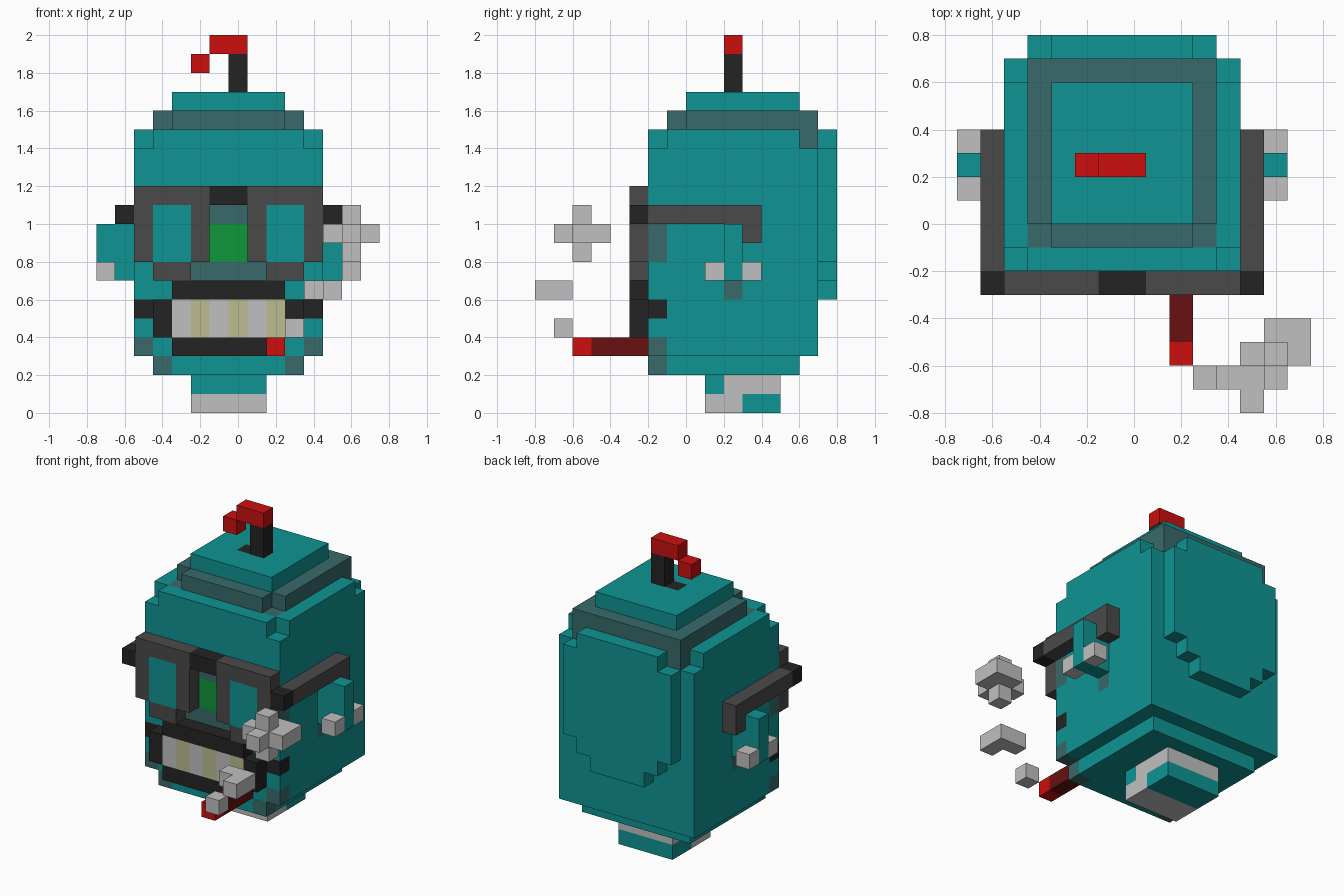
import bpy
import bmesh
from itertools import product
from mathutils import Vector

cube = bpy.data.objects.get("Cube")
if cube:
    bpy.data.objects.remove(cube, do_unlink=True)

UNIT = 0.1                            # edge of one block
ORIGIN = Vector((-0.05, 0, 0))        # the head's middle plane
PALETTE = {
    "teal": "0f9494", "slate": "386a6a", "frame_grey": "4a4a4a",
    "black": "242424", "ash": "c0c0c0", "tooth_yellow": "bcbc90",
    "green": "0f963a", "red": "cc0f0f", "dark_red": "681010",
}


def linear(channel):
    return channel / 12.92 if channel <= 0.04045 else ((channel + 0.055) / 1.055) ** 2.4


def make_material(name, code):
    rgb = [linear(byte / 255) for byte in bytes.fromhex(code)]
    mat = bpy.data.materials.new(name)
    mat.use_nodes = True
    mat.diffuse_color = (*rgb, 1)
    shader = next(n for n in mat.node_tree.nodes if n.type == "BSDF_PRINCIPLED")
    shader.inputs["Base Color"].default_value = (*rgb, 1)
    shader.inputs["Roughness"].default_value = 0.9
    return mat


materials = {name: make_material(name, code) for name, code in PALETTE.items()}
blocks = {}                           # cell -> (part, colour)


def cells(x, y, z, mirror=False):
    """Cells of a box given by edge pairs, optionally on both sides."""
    found = set(product(range(*x), range(*y), range(*z)))
    if mirror:
        found |= {(-1 - i, j, k) for i, j, k in found}
    return found


def fill(part, colour, x, y, z, mirror=False):
    for cell in cells(x, y, z, mirror):
        blocks[cell] = (part, colour)


def paint(colour, x, y, z, mirror=False):
    for cell in cells(x, y, z, mirror):
        if cell in blocks:
            blocks[cell] = (blocks[cell][0], colour)


def carve(x, y, z, mirror=False):
    for cell in cells(x, y, z, mirror):
        blocks.pop(cell, None)


# Neck, with its two-tone wrap
fill("neck", "ash", (-2, 2), (1, 5), (0, 2))
paint("teal", (-2, 2), (1, 2), (1, 2))
paint("teal", (-2, 2), (3, 5), (0, 1))

# Head and its stepped crown
fill("head", "teal", (-4, 4), (-2, 6), (2, 3))
fill("head", "teal", (-5, 5), (-2, 7), (3, 15))
fill("crown_band", "slate", (-4, 4), (-1, 7), (15, 16))
fill("crown_top", "teal", (-3, 3), (0, 6), (16, 17))
carve((4, 5), (-2, -1), (14, 15), mirror=True)
carve((4, 5), (6, 7), (14, 15), mirror=True)
carve((3, 4), (-1, 0), (15, 16), mirror=True)
paint("slate", (3, 4), (-1, 0), (14, 15), mirror=True)
paint("slate", (3, 4), (6, 7), (14, 15), mirror=True)

# Back panel, narrowing in steps at its lower end
for half, bottom, top in ((2, 6, 7), (3, 7, 8), (4, 8, 14), (3, 14, 15)):
    fill("back_panel", "teal", (-half, half), (7, 8), (bottom, top))

# Shaded patches on cheeks and jaw, and the mouth corners
paint("slate", (4, 5), (-2, -1), (8, 10), mirror=True)
paint("slate", (4, 5), (-2, -1), (3, 4), mirror=True)
paint("slate", (3, 4), (-2, -1), (2, 3), mirror=True)
paint("slate", (4, 5), (2, 3), (6, 7), mirror=True)
paint("black", (4, 5), (-2, -1), (5, 6), mirror=True)

# Nose
paint("slate", (-1, 1), (-2, -1), (10, 11))
paint("green", (-1, 1), (-2, -1), (8, 10))
paint("slate", (-2, 2), (-2, -1), (7, 8))

# Glasses: frame, lenses, bridge and arms
front = (-3, -2)
fill("glasses", "frame_grey", (1, 5), front, (8, 12), mirror=True)
fill("glasses", "frame_grey", (2, 4), front, (7, 8), mirror=True)
paint("teal", (2, 4), front, (8, 11), mirror=True)
fill("glasses", "black", (-1, 1), front, (11, 12))
fill("glasses_arms", "frame_grey", (5, 6), (-3, 4), (10, 11), mirror=True)
fill("glasses_arms", "frame_grey", (5, 6), (3, 4), (9, 10), mirror=True)
paint("black", (5, 6), front, (10, 11), mirror=True)

# Mouth with alternating teeth
fill("mouth", "black", (-3, 3), front, (3, 7))
fill("mouth", "black", (3, 4), front, (4, 6), mirror=True)
for i in range(-3, 3):
    fill("teeth", "ash" if i % 2 else "tooth_yellow", (i, i + 1), front, (4, 6))

# Ears with rings
fill("ears", "teal", (5, 7), (2, 3), (7, 10), mirror=True)
for y in (1, 3):
    fill("ear_rings", "ash", (6, 7), (y, y + 1), (7, 8), mirror=True)

# Antenna with a drooping tip
paint("black", (-1, 1), (2, 3), (16, 17))
fill("antenna_stem", "black", (0, 1), (2, 3), (17, 19))
fill("antenna_tip", "red", (-1, 1), (2, 3), (19, 20))
fill("antenna_tip", "red", (-2, -1), (2, 3), (18, 19))

# Cigar and rising smoke
fill("cigar", "dark_red", (2, 3), (-5, -2), (3, 4))
fill("cigar", "red", (2, 3), (-6, -5), (3, 4))
fill("smoke_low", "ash", (3, 4), (-7, -6), (4, 5))
fill("smoke_middle", "ash", (4, 6), (-7, -6), (6, 7))
fill("smoke_middle", "ash", (5, 6), (-8, -7), (6, 7))
fill("smoke_high", "ash", (6, 7), (-6, -5), (8, 11))
fill("smoke_high", "ash", (6, 7), (-7, -4), (9, 10))
fill("smoke_high", "ash", (5, 8), (-6, -5), (9, 10))
fill("smoke_high", "ash", (7, 8), (-5, -4), (9, 10))


def build_part(part):
    """Make one mesh from the outward faces of a part's blocks."""
    bm = bmesh.new()
    verts = {}
    own = {c: colour for c, (name, colour) in blocks.items() if name == part}
    used = sorted(set(own.values()))

    def corner(point):
        if point not in verts:
            verts[point] = bm.verts.new(Vector(point) * UNIT + ORIGIN)
        return verts[point]

    for cell, colour in own.items():
        for axis, side in product(range(3), (0, 1)):
            beside = list(cell)
            beside[axis] += 1 if side else -1
            if tuple(beside) in blocks:
                continue
            ring = []
            for u, v in ((0, 0), (1, 0), (1, 1), (0, 1)):
                point = list(cell)
                point[axis] += side
                point[(axis + 1) % 3] += u
                point[(axis + 2) % 3] += v
                ring.append(corner(tuple(point)))
            face = bm.faces.new(ring if side else ring[::-1])
            face.material_index = used.index(colour)

    mesh = bpy.data.meshes.new(part)
    bm.to_mesh(mesh)
    bm.free()
    for colour in used:
        mesh.materials.append(materials[colour])
    bpy.context.collection.objects.link(bpy.data.objects.new(part, mesh))


for part in sorted({name for name, colour in blocks.values()}):
    build_part(part)
